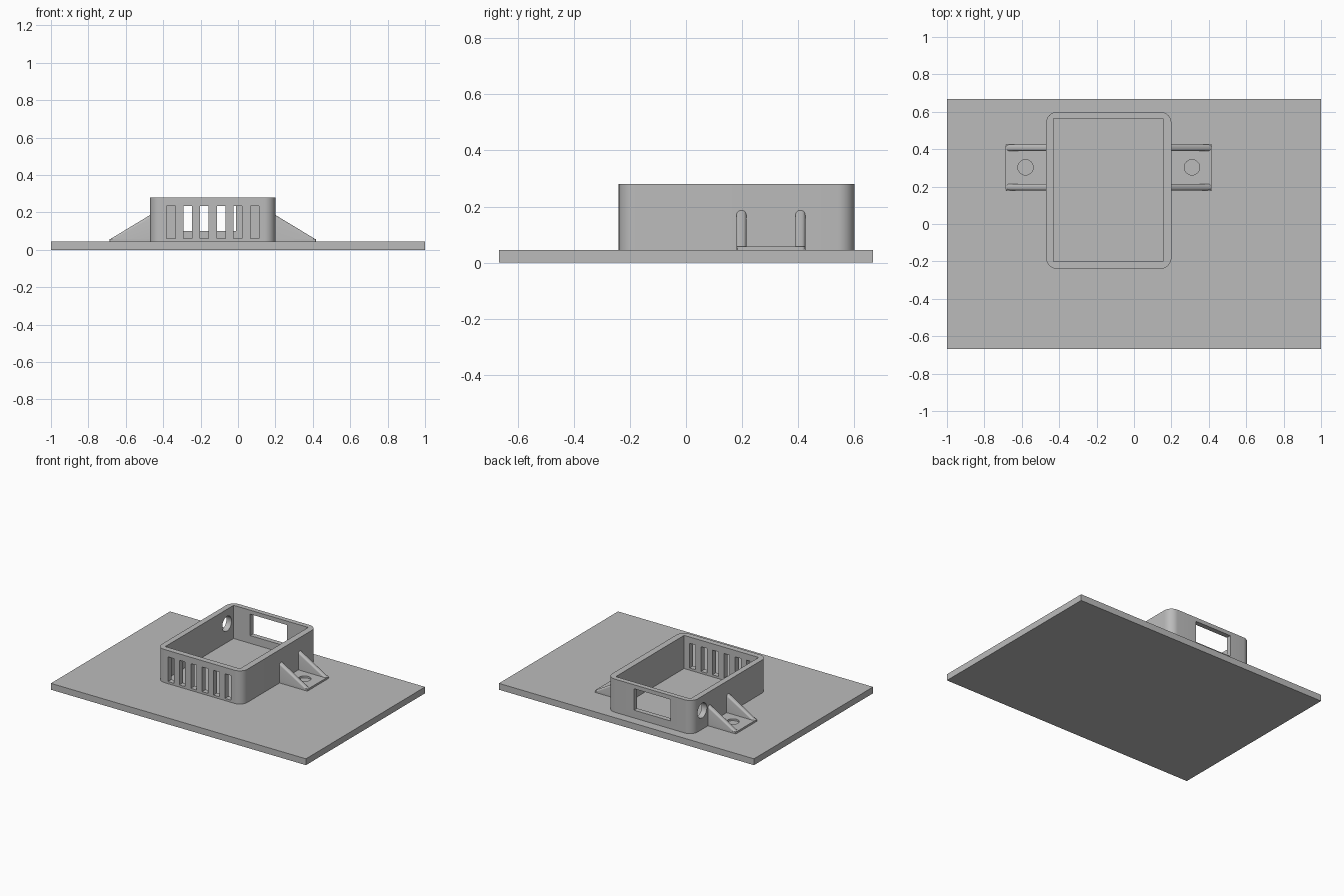
import bpy, bmesh, math
from mathutils import Matrix

cube = bpy.data.objects.get("Cube")
if cube:
    bpy.data.objects.remove(cube, do_unlink=True)

grey = bpy.data.materials.new("neutral grey")
grey.use_nodes = True
grey.diffuse_color = (0.5, 0.5, 0.5, 1)
grey.node_tree.nodes["Principled BSDF"].inputs["Base Color"].default_value = (0.5, 0.5, 0.5, 1)

PLATE_TOP = 0.045
BOX_TOP = 0.28
BOX_X = (-0.47, 0.2)
BOX_Y = (-0.24, 0.6)
MID_X = sum(BOX_X) / 2


def finish(name, bm):
    bmesh.ops.recalc_face_normals(bm, faces=bm.faces)
    mesh = bpy.data.meshes.new(name)
    bm.to_mesh(mesh)
    bm.free()
    obj = bpy.data.objects.new(name, mesh)
    obj.data.materials.append(grey)
    bpy.context.collection.objects.link(obj)
    return obj


def box(name, xs, ys, zs, upright_radius=0):
    bm = bmesh.new()
    bmesh.ops.create_cube(bm, size=1)
    for v in bm.verts:
        v.co = [(r[0] + r[1]) / 2 + c * (r[1] - r[0]) for c, r in zip(v.co, (xs, ys, zs))]
    if upright_radius:
        upright = [e for e in bm.edges if abs(e.verts[0].co.z - e.verts[1].co.z) > 0.01]
        bmesh.ops.bevel(bm, geom=upright, offset=upright_radius, segments=8,
                        profile=0.5, affect='EDGES')
    return finish(name, bm)


def cylinder(name, centre, radius, depth, along_x=False):
    bm = bmesh.new()
    turn = Matrix.Rotation(math.pi / 2 if along_x else 0, 4, 'Y')
    bmesh.ops.create_cone(bm, cap_ends=True, segments=40, radius1=radius, radius2=radius,
                          depth=depth, matrix=Matrix.Translation(centre) @ turn)
    return finish(name, bm)


def cut(target, cutters):
    for cutter in cutters:
        cutter.hide_render = True
        mod = target.modifiers.new(cutter.name, 'BOOLEAN')
        mod.operation = 'DIFFERENCE'
        mod.solver = 'EXACT'
        mod.object = cutter
    bpy.context.view_layer.update()
    graph = bpy.context.evaluated_depsgraph_get()
    mesh = bpy.data.meshes.new_from_object(target.evaluated_get(graph))
    target.modifiers.clear()
    target.data = mesh
    for cutter in cutters:
        bpy.data.objects.remove(cutter, do_unlink=True)


def smooth(obj):
    bpy.ops.object.select_all(action='DESELECT')
    obj.select_set(True)
    bpy.context.view_layer.objects.active = obj
    bpy.ops.object.shade_smooth_by_angle(angle=math.radians(30))


def rib(name, side, ys):
    # Sloping gusset with a rounded upper edge
    profile = [(0.19, PLATE_TOP), (0.415, PLATE_TOP), (0.415, 0.056), (0.19, 0.192)]
    bm = bmesh.new()
    rings = [[bm.verts.new((MID_X + side * (x - MID_X), y, z)) for x, z in profile] for y in ys]
    for ring in rings:
        bm.faces.new(ring)
    for i in range(len(profile)):
        j = (i + 1) % len(profile)
        bm.faces.new((rings[0][i], rings[0][j], rings[1][j], rings[1][i]))
    slopes = [bm.edges.get((ring[2], ring[3])) for ring in rings]
    bmesh.ops.bevel(bm, geom=slopes, offset=0.014, segments=5, profile=0.5, affect='EDGES')
    return finish(name, bm)


# Flat base plate
box("base_plate", (-1, 1), (-0.667, 0.667), (0, PLATE_TOP))

# Open-topped housing with rounded corners
housing = box("housing_wall", BOX_X, BOX_Y, (PLATE_TOP, BOX_TOP), 0.06)
cutters = [box("cavity_cutter", (-0.43, 0.155), (-0.2, 0.565), (0, 0.4))]

# Vent slots in the front wall
for i in range(6):
    x = -0.358 + i * 0.0893
    cutters.append(box("slot_cutter", (x - 0.023, x + 0.023), (-0.3, -0.15), (0.06, 0.235)))

# Window in the back wall and round port in one side wall
cutters.append(box("window_cutter", (-0.3, -0.012), (0.5, 0.7), (0.1, 0.252)))
cutters.append(cylinder("port_cutter", (-0.45, 0.49, 0.178), 0.052, 0.16, True))
cut(housing, cutters)
smooth(housing)

# Mounting lugs with screw holes and paired ribs, one on each side
for side, label in ((1, "left"), (-1, "right")):
    xs = sorted(MID_X + side * (x - MID_X) for x in (0.19, 0.418))
    lug = box(label + "_lug", xs, (0.18, 0.425), (PLATE_TOP, 0.058), 0.012)
    hole = cylinder("hole_cutter", (MID_X + side * (0.31 - MID_X), 0.303, 0.06), 0.041, 0.1)
    cut(lug, [hole])
    smooth(lug)
    smooth(rib(label + "_front_rib", side, (0.18, 0.215)))
    smooth(rib(label + "_back_rib", side, (0.39, 0.425)))
